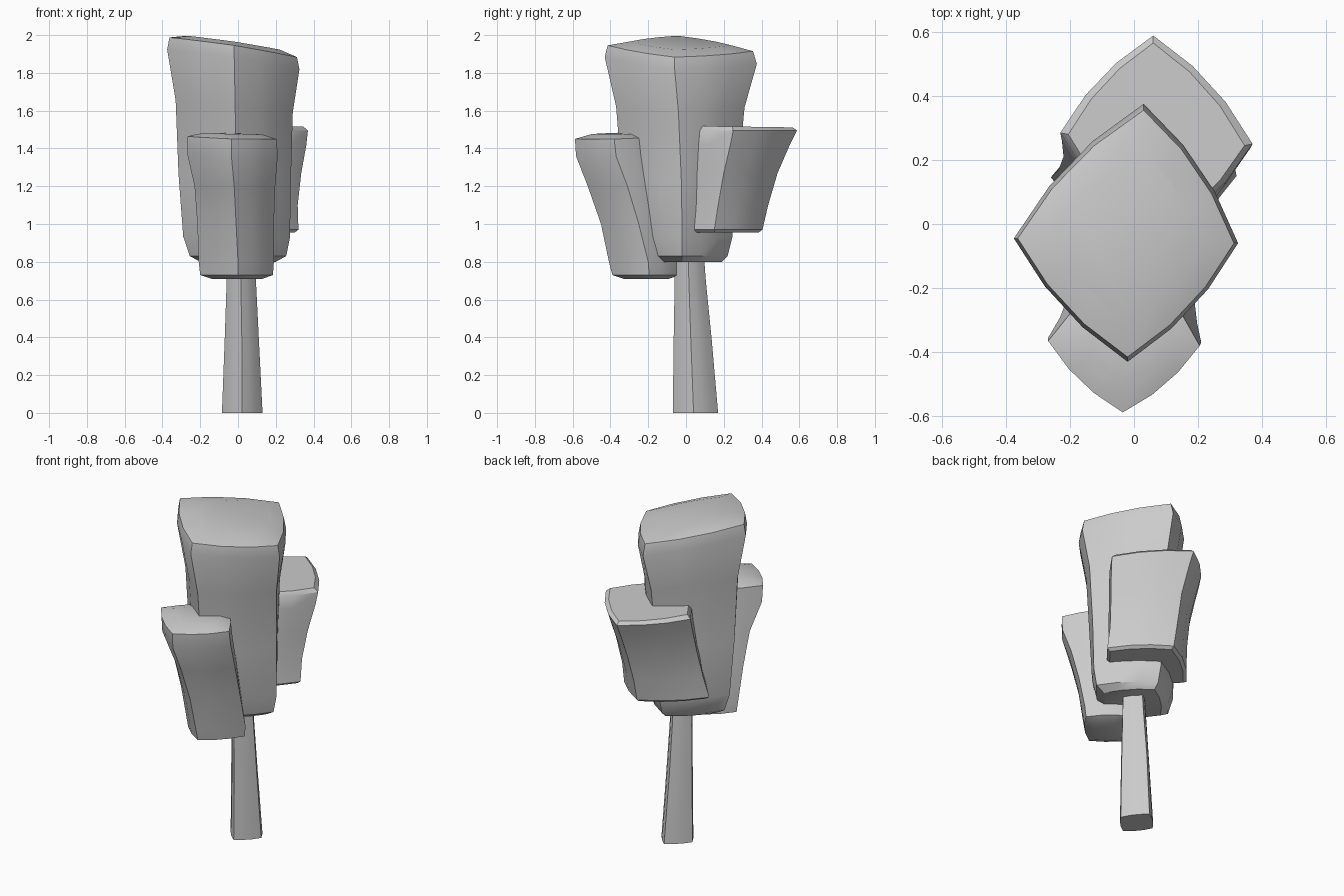
import bpy, bmesh, math
from mathutils import Vector

SEGS = 3        # segments per bulged side
BULGE = 0.065   # side bulge relative to its length


def loft(name, rings):
    """Four-sided block. Ring: z, slope x, slope y, then left/front/right/back corner xy."""
    bm = bmesh.new()
    loops = []
    for z, sx, sy, *c in rings:
        corners = [Vector((c[i], c[i + 1])) for i in range(0, 8, 2)]
        loop = []
        for i in range(4):
            a, b = corners[i], corners[(i + 1) % 4]
            d = b - a
            for k in range(SEGS):
                t = k / SEGS
                p = a + d * t + Vector((d.y, -d.x)) * (4 * t * (1 - t) * BULGE)
                loop.append(bm.verts.new((p.x, p.y, z + sx * p.x + sy * p.y)))
        loops.append(loop)
    n = 4 * SEGS
    for lo, hi in zip(loops, loops[1:]):
        for i in range(n):
            j = (i + 1) % n
            bm.faces.new((lo[i], lo[j], hi[j], hi[i]))
    bm.faces.new(loops[0][::-1])
    bm.faces.new(loops[-1])
    bmesh.ops.recalc_face_normals(bm, faces=bm.faces)
    mesh = bpy.data.meshes.new(name)
    bm.to_mesh(mesh)
    bm.free()
    ob = bpy.data.objects.new(name, mesh)
    bpy.context.collection.objects.link(ob)
    bpy.ops.object.select_all(action='DESELECT')
    ob.select_set(True)
    bpy.context.view_layer.objects.active = ob
    bpy.ops.object.shade_smooth_by_angle(angle=math.radians(35))


# Tapered trunk
loft("trunk", [
    (0.00, 0, 0, -0.085, 0.06, 0.02, -0.07, 0.13, 0.04, 0.03, 0.17),
    (0.40, 0, 0, -0.07, 0.04, 0.02, -0.065, 0.11, 0.025, 0.02, 0.135),
    (0.70, 0, 0, -0.06, 0.03, 0.015, -0.06, 0.095, 0.015, 0.02, 0.105),
    (0.90, 0, 0, -0.055, 0.02, 0.015, -0.06, 0.085, 0.01, 0.02, 0.09),
])

# Tall central foliage block, flared and slanted at the top
loft("main_foliage", [
    (0.80, 0, 0, -0.20, -0.01, 0.00, -0.20, 0.20, -0.02, 0.01, 0.19),
    (0.83, 0, 0, -0.255, -0.01, 0.00, -0.25, 0.255, -0.02, 0.01, 0.22),
    (0.93, -0.01, 0, -0.29, -0.01, 0.00, -0.29, 0.275, -0.02, 0.01, 0.245),
    (1.25, -0.05, 0, -0.315, -0.02, -0.01, -0.34, 0.28, -0.025, 0.01, 0.275),
    (1.62, -0.10, 0, -0.33, -0.03, -0.015, -0.37, 0.29, -0.04, 0.02, 0.31),
    (1.865, -0.15, -0.035, -0.375, -0.045, -0.02, -0.43, 0.325, -0.06, 0.03, 0.375),
    (1.93, -0.155, -0.03, -0.363, -0.045, -0.02, -0.415, 0.312, -0.06, 0.03, 0.355),
    (1.955, -0.15, -0.025, -0.27, -0.045, -0.02, -0.30, 0.22, -0.06, 0.02, 0.24),
])

# Lower foliage block leaning out to the front
loft("front_foliage", [
    (0.71, 0, 0, -0.14, -0.20, 0.00, -0.33, 0.13, -0.20, 0.00, -0.09),
    (0.73, 0, 0, -0.20, -0.205, 0.00, -0.39, 0.185, -0.195, 0.00, -0.03),
    (0.80, 0, 0, -0.208, -0.21, 0.00, -0.408, 0.19, -0.20, 0.00, -0.03),
    (1.00, 0, 0, -0.215, -0.25, -0.01, -0.45, 0.19, -0.25, 0.00, -0.06),
    (1.20, 0, 0, -0.23, -0.29, -0.02, -0.52, 0.197, -0.31, 0.00, -0.09),
    (1.37, -0.02, 0.02, -0.268, -0.355, -0.035, -0.582, 0.21, -0.37, 0.00, -0.12),
    (1.467, -0.03, 0.03, -0.268, -0.365, -0.035, -0.588, 0.205, -0.38, 0.00, -0.13),
    (1.485, -0.03, 0.02, -0.18, -0.365, -0.035, -0.50, 0.13, -0.37, 0.00, -0.22),
])

# Short foliage block leaning out to the back
loft("back_foliage", [
    (0.955, 0, 0, -0.235, 0.145, 0.05, -0.07, 0.30, 0.15, 0.05, 0.385),
    (0.97, 0, 0, -0.26, 0.145, 0.05, -0.09, 0.32, 0.15, 0.05, 0.405),
    (1.10, 0, 0, -0.235, 0.17, 0.05, -0.09, 0.316, 0.17, 0.05, 0.435),
    (1.27, 0, 0, -0.22, 0.21, 0.06, -0.08, 0.335, 0.20, 0.06, 0.485),
    (1.42, 0, 0, -0.225, 0.26, 0.07, -0.06, 0.362, 0.235, 0.06, 0.55),
    (1.495, 0, 0, -0.23, 0.285, 0.07, -0.05, 0.37, 0.25, 0.06, 0.588),
    (1.52, 0, -0.015, -0.205, 0.28, 0.07, -0.03, 0.345, 0.245, 0.06, 0.565),
])
